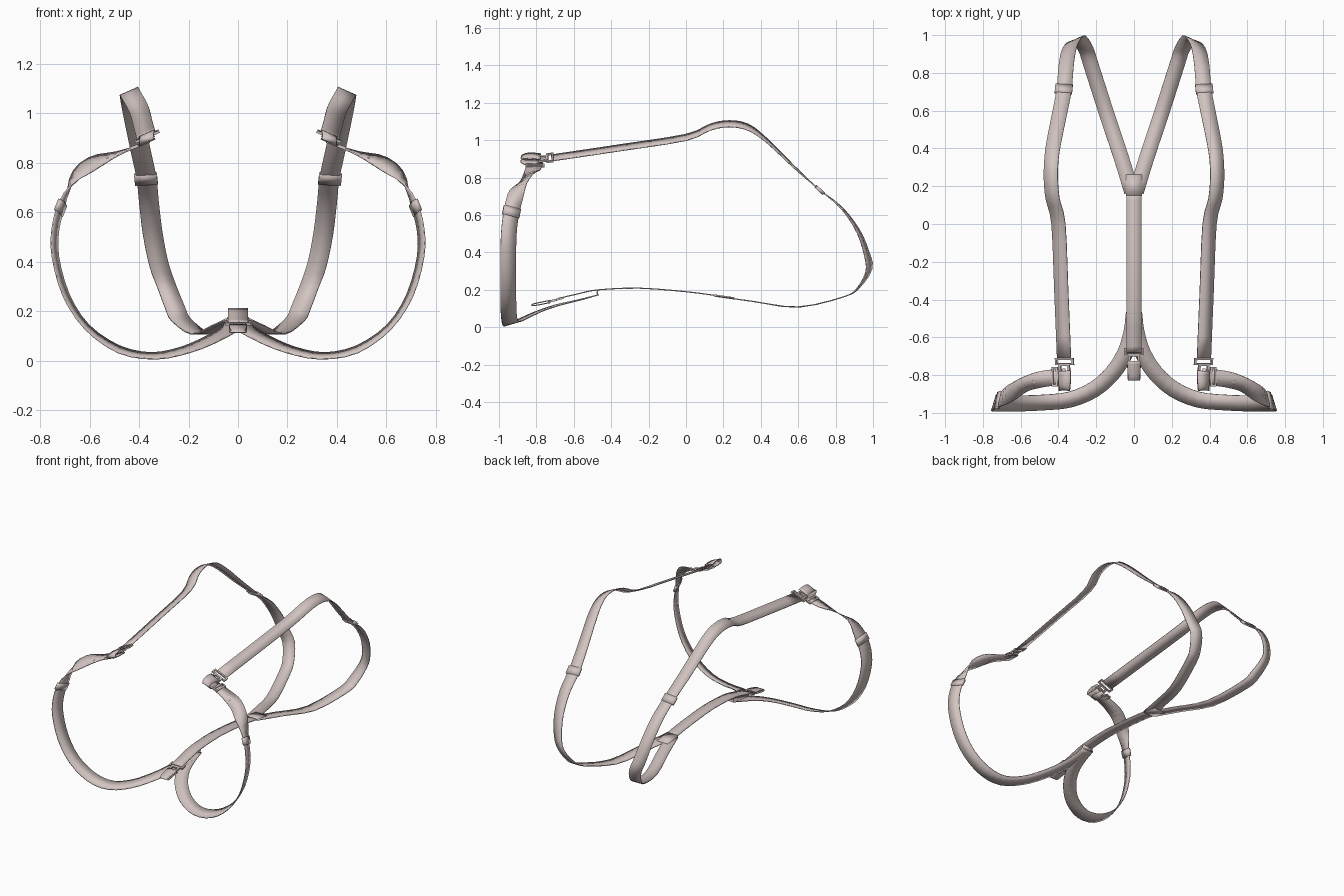
import bpy, bmesh
from mathutils import Vector, Matrix

if "Cube" in bpy.data.objects:
    bpy.data.objects.remove(bpy.data.objects["Cube"])

webbing = bpy.data.materials.new("pale_pink_grey")
webbing.diffuse_color = (0.65, 0.56, 0.54, 1)
webbing.use_nodes = True
webbing.node_tree.nodes["Principled BSDF"].inputs["Base Color"].default_value = webbing.diffuse_color


def finish(name, bm, mirror, angle):
    """Store a bmesh as a smooth object, optionally mirrored across x = 0."""
    bmesh.ops.recalc_face_normals(bm, faces=bm.faces)
    me = bpy.data.meshes.new(name)
    bm.to_mesh(me)
    bm.free()
    me.materials.append(webbing)
    ob = bpy.data.objects.new(name, me)
    bpy.context.collection.objects.link(ob)
    if mirror:
        mod = ob.modifiers.new("mirror", 'MIRROR')
        mod.use_mirror_merge = False
    bpy.ops.object.select_all(action='DESELECT')
    ob.select_set(True)
    bpy.context.view_layer.objects.active = ob
    bpy.ops.object.shade_smooth_by_angle(angle=angle)
    return ob


def spline(pts, steps):
    """Catmull-Rom samples through the points."""
    p = [2 * pts[0] - pts[1]] + pts + [2 * pts[-1] - pts[-2]]
    out = []
    for i in range(1, len(p) - 2):
        a, b, c, d = p[i - 1:i + 3]
        for k in range(steps):
            t = k / steps
            out.append(0.5 * (2 * b + (c - a) * t + (2 * a - 5 * b + 4 * c - d) * t * t
                              + (3 * b - a - 3 * c + d) * t ** 3))
    return out + [pts[-1]]


def ribbon(name, pts, hints, width=0.08, thick=0.006, steps=3, mirror=True, waist=1):
    """Flat strap along pts; hints gives {point index: sideways direction}."""
    pts = [Vector(p) for p in pts]
    keys = sorted(hints)
    sides = []
    for i in range(len(pts)):
        lo = max([k for k in keys if k <= i], default=keys[0])
        hi = min([k for k in keys if k >= i], default=keys[-1])
        t = (i - lo) / (hi - lo) if hi > lo else 0
        sides.append(Vector(hints[lo]).normalized().lerp(Vector(hints[hi]).normalized(), t))
    path, side = spline(pts, steps), spline(sides, steps)
    bm = bmesh.new()
    prev = None
    for i, c in enumerate(path):
        tan = (path[min(i + 1, len(path) - 1)] - path[max(i - 1, 0)]).normalized()
        w = (side[i] - tan * side[i].dot(tan)).normalized()
        n = tan.cross(w) * thick / 2
        middle = 1 - abs(2 * i / (len(path) - 1) - 1)
        w *= width / 2 * (1 - (1 - waist) * middle ** 2)
        ring = [bm.verts.new(c + v) for v in (-w - n, w - n, w + n, -w + n)]
        if prev:
            for k in range(4):
                bm.faces.new((prev[k], prev[k - 3], ring[k - 3], ring[k]))
        else:
            bm.faces.new(ring)
        prev = ring
    bm.faces.new(prev)
    return finish(name, bm, mirror, 3.14)


def wire_frame(name, centre, across, along, w, l, bar=0.005, mirror=True):
    """Rectangular wire buckle with its plane spanned by across and along."""
    x = Vector(across).normalized()
    y = Vector(along)
    y = (y - x * y.dot(x)).normalized()
    z = x.cross(y)
    m = Matrix((x, y, z)).transposed().to_4x4()
    m.translation = Vector(centre)
    bm = bmesh.new()
    for s in (-1, 1):
        for loc, size in (((0, s * l / 2, 0), (w + 2 * bar, 2 * bar, 2 * bar)),
                          ((s * w / 2, 0, 0), (2 * bar, l, 2 * bar))):
            bmesh.ops.create_cube(bm, size=1, matrix=m @ Matrix.Translation(loc) @ Matrix.Diagonal((*size, 1)))
    return finish(name, bm, mirror, 0.7)


X, Y, TILT = (1, 0, 0), (0, 1, 0), (0.9, 0, -0.4)

# Shoulder straps: front clip, over the shoulder, down the back to the centre
ribbon("shoulder_strap",
       [(0.37, -0.72, 0.905), (0.385, -0.35, 0.96), (0.40, 0.0, 1.015), (0.43, 0.13, 1.07),
        (0.44, 0.23, 1.088), (0.438, 0.33, 1.07), (0.425, 0.43, 1.0), (0.395, 0.58, 0.855),
        (0.37, 0.71, 0.738), (0.36, 0.83, 0.64), (0.345, 0.92, 0.515), (0.32, 0.967, 0.39),
        (0.29, 0.978, 0.305), (0.255, 0.925, 0.215), (0.23, 0.85, 0.165), (0.15, 0.6, 0.108),
        (0.07, 0.36, 0.138), (0.012, 0.17, 0.165)],
       {0: TILT, 5: TILT, 8: X, 10: (1, -0.25, 0), 12: (1, -0.45, -0.2), 14: X, 17: X})
ribbon("shoulder_slider", [(0.374, 0.695, 0.752), (0.37, 0.735, 0.715)], {0: X},
       0.092, 0.018, 1)

# Centre strap with the patch where the back straps meet
ribbon("centre_strap",
       [(0, 0.18, 0.167), (0, 0.0, 0.19), (0, -0.25, 0.209), (0, -0.47, 0.2),
        (0, -0.58, 0.178), (0, -0.68, 0.155)], {0: X}, 0.08, mirror=False)
ribbon("back_patch", [(0, 0.26, 0.154), (0, 0.15, 0.17)], {0: X}, 0.085, 0.012, 1, False)
ribbon("centre_strap_fold", [(0, -0.47, 0.202), (0, -0.475, 0.185), (0, -0.47, 0.17)],
       {0: X}, 0.08, mirror=False)

# Front loops: from the centre out and around, up and back to the shoulder clips
ribbon("front_loop",
       [(0.0, -0.47, 0.173), (0.012, -0.57, 0.146), (0.045, -0.68, 0.12), (0.11, -0.785, 0.085),
        (0.21, -0.875, 0.044), (0.34, -0.93, 0.019), (0.48, -0.945, 0.045), (0.61, -0.95, 0.135),
        (0.695, -0.95, 0.265), (0.738, -0.95, 0.42), (0.738, -0.945, 0.53), (0.712, -0.93, 0.63),
        (0.66, -0.9, 0.735), (0.58, -0.85, 0.802), (0.48, -0.82, 0.84), (0.36, -0.808, 0.882)],
       {0: X, 2: (1, 0.3, 0), 4: (0.5, 0.8, 0.2), 6: (0, 1, 0.35), 8: (-0.27, 1, 0.1),
        9: (-0.3, 1, 0), 11: (-0.35, 1, 0.1), 12: (-0.1, 0.8, 0.5), 13: (0, 0.7, 0.5),
        14: (0, 1, 0.15), 15: Y}, 0.086)
ribbon("loop_slider", [(0.726, -0.937, 0.595), (0.708, -0.929, 0.64)], {0: (-0.35, 1, 0.1)},
       0.094, 0.018, 1)


def clip(name, x, y, z, across, slope, tab, mirror):
    """Buckle frame, connector and folded webbing tab, facing forwards.
    tab lists (forward distance, height) pairs relative to the frame."""
    along = (0, 1, slope)
    wire_frame(name + "_frame", (x, y, z), across, along, 0.097, 0.028, mirror=mirror)
    wire_frame(name + "_connector", (x, y - 0.038, z - 0.04 * slope), across, along,
               0.05, 0.04, 0.006, mirror)
    ribbon(name + "_tab", [(x, y - d, z + h) for d, h in tab], {0: across}, 0.072,
           mirror=mirror, waist=0.75)


# Shoulder clips and the ring buckles that join them to the loops
clip("shoulder_clip", 0.368, -0.728, 0.906, TILT, 0.15,
     [(0.05, 0.006), (0.1, 0.012), (0.14, 0.006), (0.15, -0.01), (0.13, -0.022), (0.05, -0.024)],
     True)
wire_frame("loop_buckle", (0.42, -0.808, 0.864), Y, (1, 0, -0.35), 0.092, 0.024)

# Centre clip with a flat tab sloping down
clip("centre_clip", 0, -0.675, 0.152, X, 0.25,
     [(0.05, -0.008), (0.1, -0.018), (0.14, -0.027), (0.15, -0.034), (0.135, -0.036),
      (0.05, -0.02)], False)
